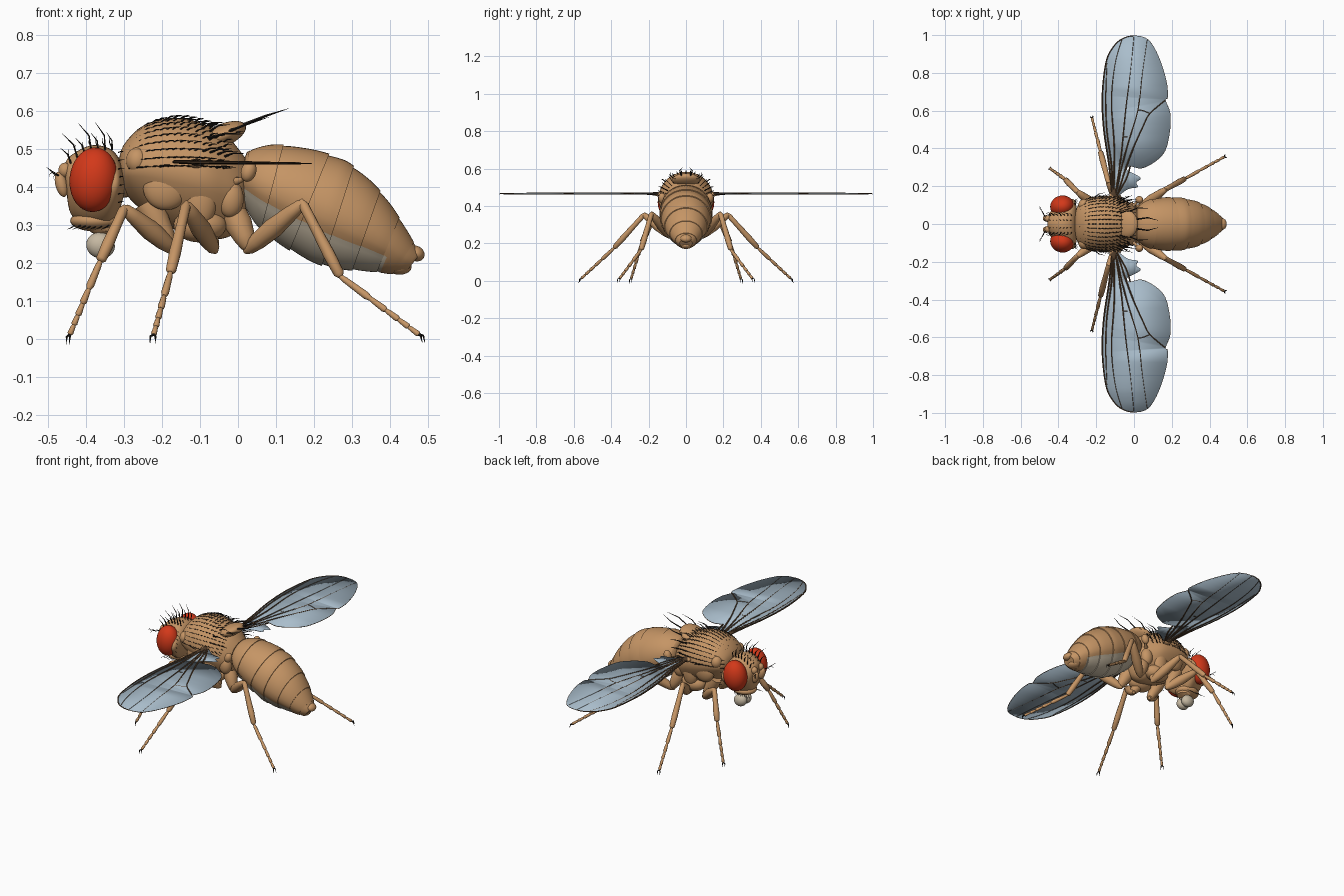
import bpy, bmesh, random
from math import sin, cos, pi, radians
from mathutils import Vector, Matrix
from mathutils.bvhtree import BVHTree

if "Cube" in bpy.data.objects:
    bpy.data.objects.remove(bpy.data.objects["Cube"])

random.seed(3)

def material(name, c):
    m = bpy.data.materials.new(name)
    m.diffuse_color = (*c, 1)
    m.use_nodes = True
    m.node_tree.nodes["Principled BSDF"].inputs["Base Color"].default_value = m.diffuse_color
    return m

BODY = material("tan_cuticle", (0.56, 0.30, 0.13))
CREAM = material("cream_membrane", (0.56, 0.48, 0.36))
RED = material("eye_red", (0.65, 0.04, 0.01))
BLACK = material("bristle_black", (0.015, 0.012, 0.01))
WING = material("wing_blue_grey", (0.40, 0.51, 0.60))
VEIN = material("vein_brown", (0.09, 0.05, 0.025))

def finish(name, bm, mats, mirror=False, angle=45):
    bmesh.ops.recalc_face_normals(bm, faces=bm.faces)
    me = bpy.data.meshes.new(name)
    bm.to_mesh(me)
    me.shade_smooth()
    me.set_sharp_from_angle(angle=radians(angle))
    for m in mats:
        me.materials.append(m)
    ob = bpy.data.objects.new(name, me)
    bpy.context.collection.objects.link(ob)
    if mirror:
        mod = ob.modifiers.new("mirror", 'MIRROR')
        mod.use_axis = (False, True, False)
        mod.use_mirror_merge = False
    return ob

def spline(P, k):
    P = [Vector(p) for p in P]
    out = []
    for i in range(len(P) - 1):
        a, b, c, d = P[max(i - 1, 0)], P[i], P[i + 1], P[min(i + 2, len(P) - 1)]
        for j in range(k):
            t = j / k
            out.append(0.5 * (2 * b + (c - a) * t + (2 * a - 5 * b + 4 * c - d) * t * t
                              + (3 * b - a - 3 * c + d) * t ** 3))
    return out + [P[-1]]

def skin(bm, rings, mat=0):
    V = [[bm.verts.new(p) for p in r] for r in rings]
    n = len(V[0])
    for a, b in zip(V, V[1:]):
        for i in range(n):
            bm.faces.new((a[i], a[(i + 1) % n], b[(i + 1) % n], b[i])).material_index = mat
    for r in (V[0][::-1], V[-1]):
        bm.faces.new(r).material_index = mat

def tube(bm, pts, radii, n=8, mat=0):
    pts = [Vector(p) for p in pts]
    rings = []
    for i, p in enumerate(pts):
        d = pts[min(i + 1, len(pts) - 1)] - pts[max(i - 1, 0)]
        q = d.to_track_quat('Z', 'X')
        rings.append([p + q @ Vector((cos(2 * pi * j / n), sin(2 * pi * j / n), 0)) * radii[i]
                      for j in range(n)])
    skin(bm, rings, mat)

def ball(bm, c, r, tilt=0, yaw=0, mat=0):
    M = (Matrix.Translation(c) @ Matrix.Rotation(yaw, 4, 'Z') @ Matrix.Rotation(tilt, 4, 'Y')
         @ Matrix.Diagonal((*r, 1)))
    res = bmesh.ops.create_uvsphere(bm, u_segments=28, v_segments=18, radius=1, matrix=M)
    for f in {f for v in res['verts'] for f in v.link_faces}:
        f.material_index = mat

def ring(s, n, taper=0.0, belly=1.0):
    # one body cross-section: s = top x, top z, bottom x, bottom z, half width
    top, bot = Vector((s[0], 0, s[1])), Vector((s[2], 0, s[3]))
    mid, up = (top + bot) / 2, (top - bot) / 2
    out = []
    for i in range(n):
        a = 2 * pi * i / n
        f = belly if cos(a) < -0.36 else 1
        w = s[4] * (1 - taper * max(0, -cos(a)))
        out.append(mid + up * cos(a) * f + Vector((0, sin(a) * w * f, 0)))
    return out

def hair(bm, root, d, length, r=0.0028, bend=(0.3, 0, -0.1)):
    root, d = Vector(root), Vector(d).normalized()
    tip = root + (d + Vector(bend)).normalized() * length
    tube(bm, (root, root + d * length * 0.5, tip), (r, r * 0.7, 0.0004), 4)

# Thorax
bm = bmesh.new()
TH = [(-.315, .46, -.305, .40, .05), (-.302, .51, -.285, .37, .105), (-.25, .562, -.24, .33, .135),
      (-.17, .583, -.17, .29, .148), (-.09, .567, -.09, .27, .145), (-.03, .535, -.04, .265, .12),
      (.01, .49, 0, .29, .09), (.03, .46, .025, .36, .05)]
skin(bm, [ring(s, 40, .25) for s in spline(TH, 5)])
bmesh.ops.recalc_face_normals(bm, faces=bm.faces)
tree = BVHTree.FromBMesh(bm)
finish("thorax", bm, [BODY])

# Scutellum shield and neck
bm = bmesh.new()
ball(bm, (-.042, 0, .536), (.068, .075, .03), tilt=-.42)
finish("scutellum", bm, [BODY])
bm = bmesh.new()
tube(bm, [(-.34, 0, .42), (-.28, 0, .43)], [.05, .055], 20)
finish("neck", bm, [BODY])

# Side plates, shoulder knobs and wing hinges
bm = bmesh.new()
for c, r in [((-.265, .10, .47), (.03, .032, .035)), ((-.19, .105, .40), (.06, .03, .06)),
             ((-.10, .10, .37), (.045, .03, .075)), ((-.02, .085, .37), (.035, .03, .05)),
             ((-.11, .145, .463), (.022, .025, .012)), ((-.10, .07, .30), (.07, .05, .045))]:
    ball(bm, c, r)
finish("side_plates", bm, [BODY], True)

# Abdomen with stepped back plates and cream belly
AB = [(.015, .45, .005, .39, .04), (.03, .497, .018, .345, .095), (.12, .512, .06, .285, .13),
      (.24, .487, .135, .23, .141), (.305, .455, .22, .19, .136), (.375, .39, .30, .178, .116),
      (.425, .32, .365, .175, .088), (.463, .255, .408, .172, .058), (.48, .225, .44, .174, .035)]
fine, rings = spline(AB, 6), []
for i, s in enumerate(fine):
    t = (i % 6) / 6
    for g in ([1.012, .975] if i % 6 == 0 and 0 < i < len(fine) - 1 else [.975 + .037 * min(1, t * 1.4)]):
        c = (Vector(s[:2]) + Vector(s[2:4])) / 2
        q = [c.x + (s[0] - c.x) * g, c.y + (s[1] - c.y) * g,
             c.x + (s[2] - c.x) * g, c.y + (s[3] - c.y) * g, s[4] * g]
        rings.append(ring(q, 48, .1, .965 if s[0] < .43 else 1))
bm = bmesh.new()
skin(bm, rings)
bm.faces.ensure_lookup_table()
for k in range(len(bm.faces) - 2):
    if cos(2 * pi * (k % 48 + .5) / 48) < -.36 and 3 < k // 48 < 43:
        bm.faces[k].material_index = 1
finish("abdomen", bm, [BODY, CREAM], angle=32)
bm = bmesh.new()
ball(bm, (.468, 0, .226), (.024, .03, .02), tilt=.5)
ball(bm, (.425, 0, .19), (.032, .035, .02))
finish("abdomen_tip", bm, [BODY])

# Head, mouth rim and antennae
HD = [(-.458, .45, -.452, .39, .03), (-.445, .48, -.44, .33, .065), (-.39, .51, -.40, .302, .10),
      (-.34, .503, -.345, .298, .128), (-.312, .475, -.315, .335, .125), (-.298, .44, -.30, .38, .06)]
bm = bmesh.new()
skin(bm, [ring(s, 40, .2) for s in spline(HD, 5)])
ball(bm, (-.375, 0, .312), (.067, .06, .028))
tube(bm, [(-.36, 0, .32), (-.352, 0, .285), (-.355, 0, .255)], [.05, .036, .025], 18)
finish("head", bm, [BODY])
bm = bmesh.new()
ball(bm, (-.455, .028, .445), (.018, .018, .02))
ball(bm, (-.465, .03, .408), (.016, .017, .034), tilt=-.25)
finish("antennae", bm, [BODY], True)
bm = bmesh.new()
ball(bm, (-.38, .093, .42), (.064, .058, .085), tilt=.1, yaw=.2)
finish("compound_eyes", bm, [RED], True)
bm = bmesh.new()
ball(bm, (-.362, .02, .247), (.038, .028, .034), tilt=.3)
finish("mouth_pads", bm, [CREAM], True)

# Legs: coxa, femur, tibia, five-part foot and claws
LEGS = {"front_legs": [(-.24, .07, .36), (-.175, .075, .24), (-.30, .17, .345), (-.363, .235, .205), (-.443, .293, .012)],
        "middle_legs": [(-.11, .06, .33), (-.065, .085, .24), (-.137, .225, .353), (-.178, .385, .175), (-.222, .56, .012)],
        "hind_legs": [(-.01, .06, .33), (.03, .085, .24), (.17, .185, .358), (.27, .24, .165), (.477, .355, .012)]}
for name, P in LEGS.items():
    bm = bmesh.new()
    hip, troch, knee, ankle, toe = [Vector(p) for p in P]
    tube(bm, [hip.lerp(troch, t) for t in (0, .3, .7, .95, 1.06)], [.034, .036, .028, .02, .008], 14)
    tube(bm, [troch.lerp(knee, t) for t in (-.08, 0, .15, .45, .8, .97, 1.04)],
         [.008, .017, .023, .027, .02, .015, .005], 14)
    tube(bm, [knee.lerp(ankle, t) for t in (-.05, .03, .3, .7, .96, 1)],
         [.005, .0135, .0135, .016, .014, .007], 12)
    cuts = [0, .38, .58, .74, .87, 1]
    for a, b in zip(cuts, cuts[1:]):
        r = .0105 - .003 * a
        tube(bm, [ankle.lerp(toe, a + (b - a) * t) for t in (0, .15, .85, 1)],
             [r * .6, r * .8, r, r * .6], 10)
    out = (toe - ankle).normalized()
    side = out.cross(Vector((0, 0, 1))).normalized()
    for s in (-1, 1):
        m = toe + out * .01 + side * s * .007
        tube(bm, [toe, m + Vector((0, 0, .003)), m + out * .006 - Vector((0, 0, .012))],
             [.004, .003, .0006], 5, 1)
    finish(name, bm, [BODY, BLACK], True)

# Halteres
bm = bmesh.new()
tube(bm, [(-.01, .09, .415), (.01, .11, .42), (.025, .125, .435)], [.012, .007, .009], 10)
ball(bm, (.028, .128, .442), (.02, .02, .028), tilt=.3)
finish("halteres", bm, [BODY], True)

# Wing blades: main blade and small basal lobe as one outline
OUT = [(-.115, .14), (-.132, .31), (-.16, .5), (-.168, .68), (-.148, .857), (-.11, .937), (-.063, .98),
       (0, .996), (.075, .975), (.13, .885), (.17, .76), (.178, .672), (.166, .655), (.19, .59),
       (.19, .5), (.165, .39), (.11, .33), (.04, .296), (-.02, .306), (-.035, .285), (.035, .245),
       (.012, .22), (.02, .195), (-.03, .185), (-.08, .15)]
wz = lambda x: .465 - .012 * x
edge = [(p.x, p.y, wz(p.x)) for p in spline(OUT, 4)]
bm = bmesh.new()
bm.faces.new([bm.verts.new(p) for p in edge])
bmesh.ops.triangulate(bm, faces=bm.faces)
wing = finish("wings", bm, [WING], True)
sol = wing.modifiers.new("thickness", 'SOLIDIFY')
sol.thickness, sol.offset = .003, 0

# Wing veins
VEINS = [([(-.11, .14), (-.12, .31), (-.145, .5), (-.15, .68), (-.143, .85)], .004),
         ([(-.11, .15), (-.105, .4), (-.12, .65), (-.10, .85), (-.063, .98)], .004),
         ([(-.10, .15), (-.07, .35), (-.045, .6), (-.02, .8), (0, .994)], .0035),
         ([(-.10, .15), (-.04, .4), (.02, .6), (.045, .8), (.07, .975)], .0035),
         ([(-.09, .15), (-.02, .36), (.05, .52), (.085, .585), (.165, .655)], .0035),
         ([(.02, .605), (.05, .6), (.085, .585)], .003), ([(-.06, .46), (-.035, .46)], .003),
         ([(-.09, .15), (-.04, .24), (-.02, .306)], .003)]
bm = bmesh.new()
for pts, r in VEINS:
    p = spline([(x, y, wz(x)) for x, y in pts], 5)
    tube(bm, p, [r * (1.7 - 1.1 * min(1, max(0, v.y - .15) * 1.5)) for v in p], 6)
tube(bm, edge[:29], [.0055 - .003 * i / 28 for i in range(29)], 6)
tube(bm, edge[28:72], [.0016] * 44, 5)
for y, r in ((.13, .017), (.2, .008)):
    ball(bm, (-.108, y + .02, .465), (r, .045, r * .6))
finish("wing_veins", bm, [VEIN], True)

# Rows of small thorax bristles, cast onto the surface
bm = bmesh.new()
for i in range(14):
    for j in range(-9, 10):
        x, a = -.285 + .019 * i + random.uniform(-.003, .003), j * .155
        d = Vector((0, sin(a), cos(a)))
        hit = tree.ray_cast(Vector((x, 0, .43)) + d, -d)[0]
        if hit:
            big = abs(j) in (3, 7) and i > 9 or abs(j) == 9 and i % 4 == 0
            hair(bm, hit - d * .002, d * .55 + Vector((.7, 0, 0)), .06 if big else .026,
                 .0032 if big else .0022, (.5, 0, -.1))
# Long scutellum bristles
for s in (-1, 1):
    hair(bm, (.015, s * .025, .565), (1, s * .15, .4), .125, .0045, (.1, -s * .2, 0))
    hair(bm, (-.03, s * .065, .545), (1, s * .4, .4), .12, .004, (.1, -s * .2, 0))
    hair(bm, (-.08, s * .11, .53), (1, s * .3, .25), .10, .004)
finish("thorax_bristles", bm, [BLACK])

# Head bristles, feelers and mouth hairs
bm = bmesh.new()
for i in range(7):
    x = -.44 + .018 * i
    z = .475 + .035 * min(1, i / 3)
    hair(bm, (x, .045, z - .012), (-.35 + .06 * i, .25, 1), .05 + .03 * (i % 2), .0032, (-.3, 0, 0))
    hair(bm, (x, .02, z - .005), (-.5, .1, 1), .03, .002)
    hair(bm, (-.43 + .015 * i, .045, .30), (-.6, .5, -.4), .026, .002, (-.2, 0, 0))
    hair(bm, (-.315, .122 - .004 * i, .36 + .022 * i), (.5, .6, .2), .02, .0018)
hair(bm, (-.47, .035, .43), (-.5, 1, .2), .07, .0025, (-.1, 0, .2))
for i in range(5):
    hair(bm, (-.472 - .005 * i, .045 + .01 * i, .432 + .003 * i), (-.8, .5, .5 - (i % 2)), .02, .0014)
finish("head_bristles", bm, [BLACK], True)
